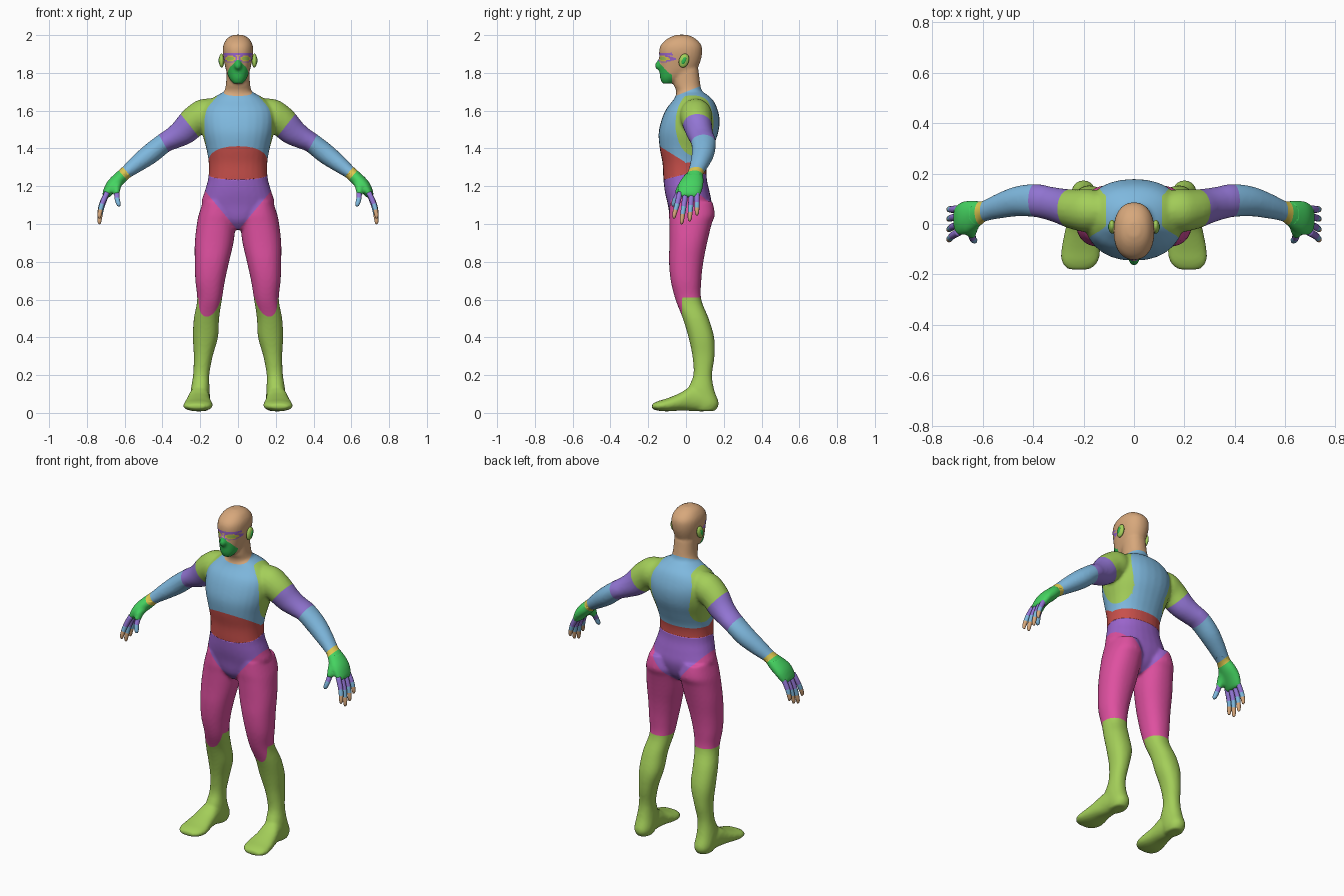
import bpy, bmesh, math
from mathutils import Vector

cube = bpy.data.objects.get("Cube")
if cube:
    bpy.data.objects.remove(cube, do_unlink=True)

COLOURS = {
    "tan skin": (0.68, 0.39, 0.20), "sky blue": (0.21, 0.48, 0.73),
    "lavender": (0.29, 0.18, 0.66), "violet": (0.33, 0.13, 0.61),
    "red": (0.58, 0.08, 0.07), "pink": (0.73, 0.08, 0.35),
    "lime": (0.37, 0.62, 0.10), "glove green": (0.06, 0.66, 0.12),
    "face green": (0.03, 0.48, 0.08), "yellow": (0.73, 0.58, 0.08)}
NAMES = list(COLOURS)
MATS = []
for name, rgb in COLOURS.items():
    m = bpy.data.materials.new(name)
    m.use_nodes = True
    m.diffuse_color = (*rgb, 1)
    bsdf = m.node_tree.nodes["Principled BSDF"]
    bsdf.inputs["Base Color"].default_value = (*rgb, 1)
    bsdf.inputs["Roughness"].default_value = 0.7
    MATS.append(m)


def spline(rows, n=4):
    """Catmull-Rom resampling of a list of number rows."""
    out = []
    for i in range(len(rows) - 1):
        p = [rows[max(0, min(len(rows) - 1, i + k))] for k in (-1, 0, 1, 2)]
        for j in range(n):
            t = j / n
            out.append([b + t / 2 * (c - a + t * (2*a - 5*b + 4*c - d + t * (3*(b - c) + d - a)))
                        for a, b, c, d in zip(*p)])
    return out + [list(rows[-1])]


def skin(bm, rings, sides=28, power=0.9):
    """Closed loft through rings given as centre and two half axes."""
    def bend(v):
        return math.copysign(abs(v) ** power, v)
    loops, bands = [], []
    for c, a, b in rings:
        angles = [2 * math.pi * k / sides for k in range(sides)]
        loops.append([bm.verts.new(c + a * bend(math.cos(w)) + b * bend(math.sin(w))) for w in angles])
    for lo, hi in zip(loops, loops[1:]):
        bands.append([bm.faces.new((lo[k], lo[k - 1], hi[k - 1], hi[k])) for k in range(sides)])
    bands[0].append(bm.faces.new(loops[0]))
    bands[-1].append(bm.faces.new(loops[-1]))
    return bands


def column(bm, rows, s=1, along_y=False):
    """Loft from rows of position and the two extents across it."""
    rings = []
    for t, x0, x1, q0, q1 in spline(rows):
        x, q, h = s * (x0 + x1) / 2, (q0 + q1) / 2, (q1 - q0) / 2
        c, b = ((x, t, q), (0, 0, h)) if along_y else ((x, q, t), (0, h, 0))
        rings.append((Vector(c), Vector(((x1 - x0) / 2, 0, 0)), Vector(b)))
    return skin(bm, rings)


def tube(bm, rows, s=1, sides=20):
    """Loft along a path of rows: x, y, z, width in y, thickness."""
    rows = spline(rows)
    pts = [Vector((s * r[0], r[1], r[2])) for r in rows]
    rings = []
    for i, r in enumerate(rows):
        t = (pts[min(i + 1, len(pts) - 1)] - pts[max(i - 1, 0)]).normalized()
        u = Vector((0, 1, 0))
        u = (u - t * u.dot(t)).normalized()
        rings.append((pts[i], u * r[3], t.cross(u) * r[4]))
    return skin(bm, rings, sides, 1)


def finish(bm, name):
    bmesh.ops.recalc_face_normals(bm, faces=bm.faces)
    for f in bm.faces:
        f.smooth = True
    mesh = bpy.data.meshes.new(name)
    bm.to_mesh(mesh)
    bm.free()
    for m in MATS:
        mesh.materials.append(m)
    ob = bpy.data.objects.new(name, mesh)
    bpy.context.collection.objects.link(ob)
    return ob


# Body volumes: torso, neck, head and nose
bm = bmesh.new()
torso = [(.97, .04, -.04, .06), (1.02, .11, -.08, .11), (1.1, .19, -.096, .135), (1.17, .177, -.112, .125),
         (1.24, .158, -.12, .11), (1.32, .155, -.124, .112), (1.4, .168, -.139, .14), (1.48, .19, -.145, .17),
         (1.55, .2, -.13, .178), (1.61, .19, -.104, .166), (1.66, .145, -.065, .14), (1.7, .075, -.045, .09)]
neck = [(1.6, .09, -.06, .13), (1.7, .072, -.052, .086), (1.74, .064, -.066, .076), (1.82, .06, -.07, .066)]
head = [(1.743, .025, -.125, -.075), (1.77, .046, -.137, -.02), (1.81, .062, -.14, .05), (1.86, .074, -.139, .076),
        (1.91, .081, -.143, .086), (1.95, .077, -.132, .08), (1.985, .055, -.092, .045), (2.002, .022, -.05, .005)]
for part in (torso, neck, head):
    column(bm, [(z, -w, w, f, b) for z, w, f, b in part])
tube(bm, [(0, -.125, 1.89, .012, .010), (0, -.138, 1.86, .014, .013),
          (0, -.148, 1.837, .018, .02), (0, -.14, 1.822, .012, .014)])

# Legs, feet, arms and palms
leg = [(1.12, .04, .185, -.085, .14), (1.05, .012, .208, -.09, .153), (1, .012, .218, -.088, .136),
       (.9, .024, .229, -.088, .112), (.8, .047, .229, -.09, .092), (.7, .069, .226, -.081, .081),
       (.6, .085, .216, -.056, .081), (.5, .1, .234, -.017, .12), (.4, .106, .239, .013, .149),
       (.3, .134, .234, .034, .151), (.2, .152, .238, .039, .138), (.12, .15, .25, .01, .15),
       (.05, .148, .252, .03, .174), (.01, .16, .24, .05, .155)]
foot = [(.155, .165, .235, .02, .08), (.1, .155, .25, .008, .125), (.03, .15, .26, .01, .14),
        (-.03, .145, .274, .012, .106), (-.1, .134, .288, .008, .077), (-.15, .142, .287, .012, .062),
        (-.181, .175, .26, .022, .046)]
arm = [(.1, .05, 1.61, .06, .06), (.17, .052, 1.58, .085, .086), (.23, .057, 1.545, .08, .081),
       (.285, .07, 1.492, .071, .073), (.34, .083, 1.457, .066, .06), (.39, .093, 1.43, .066, .053),
       (.46, .09, 1.375, .06, .054), (.53, .072, 1.322, .05, .046), (.59, .052, 1.275, .041, .035),
       (.62, .045, 1.25, .045, .034)]
palm = [(.595, .05, 1.272, .038, .032), (.63, .04, 1.238, .056, .036), (.668, .025, 1.2, .066, .034),
        (.695, .014, 1.158, .06, .024), (.703, .012, 1.142, .05, .015)]
thumb_base = [(.62, .03, 1.235, .02, .02), (.642, -.02, 1.195, .027, .022), (.642, -.045, 1.155, .017, .016)]
for s in (1, -1):
    column(bm, leg, s)
    column(bm, foot, s, along_y=True)
    for part in (arm, palm, thumb_base):
        tube(bm, part, s)
body = finish(bm, "body")

# Fuse the volumes into one smooth skin
fuse = body.modifiers.new("fuse", 'REMESH')
fuse.mode, fuse.voxel_size = 'VOXEL', 0.008
relax = body.modifiers.new("relax", 'SMOOTH')
relax.factor, relax.iterations = 0.5, 7
fused = bpy.data.meshes.new_from_object(body.evaluated_get(bpy.context.evaluated_depsgraph_get()))
body.modifiers.clear()
bm = bmesh.new()
bm.from_mesh(fused)
bpy.data.objects.remove(body, do_unlink=True)


# Suit panels: each is a region that is positive inside
def oval(x, z, cx, cz, rx, rz):
    return 1 - ((x - cx) / rx) ** 2 - ((z - cz) / rz) ** 2


def on_arm(x, z):
    return x - .2 - .8 * max(0, 1.35 - z)


def waist(y):
    return 1.265 + .25 * min(y, 0)


def wrist(x, z):
    return .76 * (x - .6) - .65 * (z - 1.268)


def eye(x, y, z, k):
    return min(oval(x, z, .04, 1.876, .036 * k, .021 * k), -y - .05)


PANELS = [
    ("violet", lambda x, y, z: waist(y) - z),
    ("red", lambda x, y, z: min(1.325 - .62 * min(y, 0) - z, z - waist(y))),
    ("pink", lambda x, y, z: min(.965 + 1.2 * x - z, 1.2 - z)),
    ("lime", lambda x, y, z: max(.5 - z, min(.61 - z, y + .02))),
    ("tan skin", lambda x, y, z: z - 1.7 - .4 * y),
    ("lime", lambda x, y, z: max(min(oval(y, z, .045, 1.53, .1, .17), x - .11), min(x - .21, z - 1.4))),
    ("lavender", lambda x, y, z: min(.78 * (x - .29) - .62 * (z - 1.565), on_arm(x, z))),
    ("sky blue", lambda x, y, z: min(.87 * (x - .395) - .49 * (z - 1.43), on_arm(x, z))),
    ("yellow", lambda x, y, z: min(wrist(x, z) + .014, on_arm(x, z))),
    ("glove green", lambda x, y, z: min(wrist(x, z) - .014, on_arm(x, z))),
    ("face green", lambda x, y, z: min(max(oval(x, z, 0, 1.795, .054, .058),
                                           oval(x, z, 0, 1.845, .022, .025)), -y - .075)),
    ("violet", lambda x, y, z: max(eye(x, y, z, 1), min(.006 - abs(z - 1.9), .075 - x, -y - .05))),
    ("yellow", lambda x, y, z: eye(x, y, z, .78)),
    ("lime", lambda x, y, z: eye(x, y, z, .52)),
]
for f in bm.faces:
    f.material_index = NAMES.index("sky blue")
for colour, region in PANELS:
    value = {v: region(abs(v.co.x), v.co.y, v.co.z) for v in bm.verts}
    seam = []
    for e in list(bm.edges):
        a, b = e.verts
        p, q = value[a], value[b]
        if p * q < 0:
            seam.append(bmesh.utils.edge_split(e, a, p / (p - q))[1])
    bmesh.ops.connect_verts(bm, verts=seam)
    for f in bm.faces:
        c = f.calc_center_median()
        if region(abs(c.x), c.y, c.z) > 0:
            f.material_index = NAMES.index(colour)
finish(bm, "body")

# Fingers: knuckle y, tip y, tip z
FINGERS = {"index_finger": (-.032, -.062, 1.03), "middle_finger": (-.002, -.022, 1.0),
           "ring_finger": (.03, .02, 1.015), "little_finger": (.058, .058, 1.045)}
for s, side in ((1, "left"), (-1, "right")):
    paths = {"thumb": [(.642, -.035, 1.17, .015, .015), (.64, -.055, 1.135, .014, .014),
                       (.632, -.066, 1.105, .012, .012), (.628, -.069, 1.094, .005, .005)]}
    for name, (y0, y1, z) in FINGERS.items():
        drop = 1.165 - z
        paths[name] = [(.693, y0, 1.165, .015, .015), (.72, (y0 + y1) / 2, 1.165 - drop * .45, .014, .014),
                       (.733, y1, z + .018, .011, .011), (.731, y1, z, .005, .005)]
    for name, path in paths.items():
        bm = bmesh.new()
        for k, band in enumerate(tube(bm, path, s, 10)):
            tip = "sky blue" if name == "thumb" or k < 6 else "tan skin"
            for f in band:
                f.material_index = NAMES.index("lavender" if k < 4 else tip)
        finish(bm, side + "_" + name)

    # Ears with a darker hollow
    for name, colour, x, size in (("ear", "lime", .087, (.014, .027, .037)),
                                  ("ear_hollow", "face green", .097, (.006, .012, .02))):
        bm = bmesh.new()
        bmesh.ops.create_uvsphere(bm, u_segments=20, v_segments=12, radius=1)
        for v in bm.verts:
            v.co = Vector((s * x + v.co.x * size[0], -.011 + v.co.y * size[1] + v.co.z * .006,
                           1.865 + v.co.z * size[2]))
        for f in bm.faces:
            f.material_index = NAMES.index(colour)
        finish(bm, side + "_" + name)
